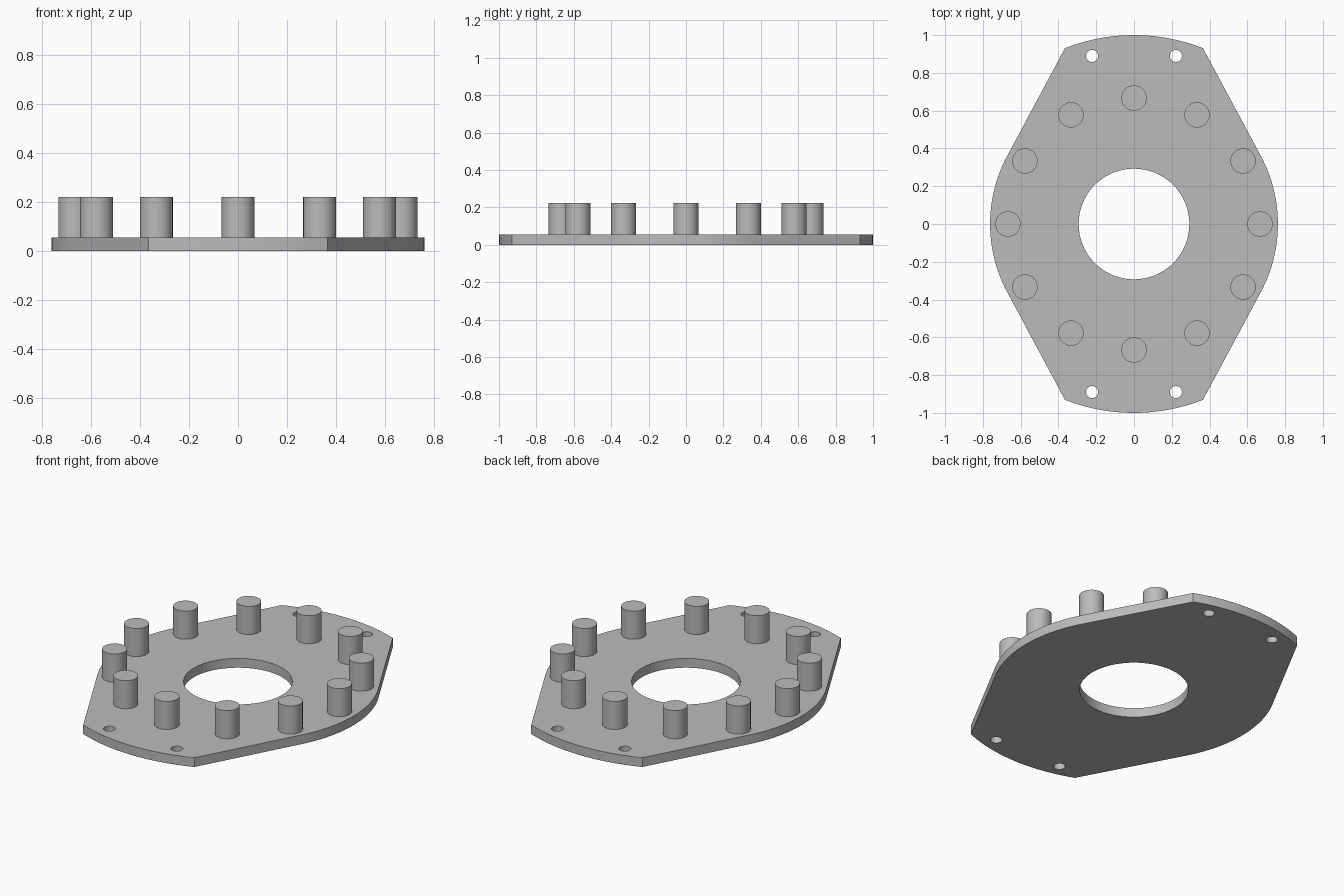
import bpy, bmesh
from math import sin, cos, pi, acos, atan2, radians

cube = bpy.data.objects.get("Cube")
if cube:
    bpy.data.objects.remove(cube, do_unlink=True)

THICK, PIN_TOP = 0.055, 0.222
END_R, SIDE_R = 1.0, 0.762        # radii of the end and side arcs
PIN_RING, PIN_R = 0.667, 0.067

grey = bpy.data.materials.new("plain grey")
GREY = (0.5, 0.5, 0.5, 1)
grey.diffuse_color = GREY
grey.use_nodes = True
grey.node_tree.nodes["Principled BSDF"].inputs["Base Color"].default_value = GREY


def arc(radius, start, end, steps, cx=0, cy=0):
    angles = [start + (end - start) * i / steps for i in range(steps + 1)]
    return [(cx + radius * cos(a), cy + radius * sin(a)) for a in angles]


def circle(radius, cx, cy, steps):
    return arc(radius, 0, 2 * pi, steps, cx, cy)[:-1]


def smooth(obj):
    bpy.ops.object.select_all(action='DESELECT')
    obj.select_set(True)
    bpy.context.view_layer.objects.active = obj
    bpy.ops.object.shade_smooth_by_angle(angle=radians(30))


# Outline: end arcs joined to side arcs by tangent lines
corner = atan2(0.93, 0.365)
tangent = corner - acos(SIDE_R / END_R)
outline = []
for turn in (0, pi):
    outline += arc(SIDE_R, turn - tangent, turn + tangent, 24)
    outline += arc(END_R, turn + corner, turn + pi - corner, 20)

# Plate with a large centre hole and four bolt holes
loops = [outline, circle(0.293, 0, 0, 72)]
loops += [circle(0.032, sx * 0.222, sy * 0.89, 24) for sx in (-1, 1) for sy in (-1, 1)]
curve = bpy.data.curves.new("plate", 'CURVE')
curve.dimensions = '2D'
curve.fill_mode = 'BOTH'
curve.extrude = THICK / 2
for loop in loops:
    spline = curve.splines.new('POLY')
    spline.points.add(len(loop) - 1)
    for point, (x, y) in zip(spline.points, loop):
        point.co = (x, y, 0, 1)
    spline.use_cyclic_u = True
shape = bpy.data.objects.new("plate_shape", curve)
bpy.context.collection.objects.link(shape)
bpy.context.view_layer.update()
evaluated = shape.evaluated_get(bpy.context.evaluated_depsgraph_get())
mesh = bpy.data.meshes.new_from_object(evaluated)
bpy.data.objects.remove(shape, do_unlink=True)

bm = bmesh.new()
bm.from_mesh(mesh)
bmesh.ops.remove_doubles(bm, verts=bm.verts, dist=0.0001)
bmesh.ops.translate(bm, verts=bm.verts, vec=(0, 0, THICK / 2))
bmesh.ops.recalc_face_normals(bm, faces=bm.faces)
bm.to_mesh(mesh)
bm.free()
mesh.materials.clear()
mesh.materials.append(grey)
plate = bpy.data.objects.new("plate", mesh)
bpy.context.collection.objects.link(plate)
smooth(plate)

# Ring of twelve upright pins
for i in range(12):
    a = i * pi / 6
    bpy.ops.mesh.primitive_cylinder_add(
        vertices=40, radius=PIN_R, depth=PIN_TOP - THICK,
        location=(PIN_RING * cos(a), PIN_RING * sin(a), (PIN_TOP + THICK) / 2))
    pin = bpy.context.object
    pin.name = f"pin_{i + 1}"
    pin.data.materials.append(grey)
    smooth(pin)
